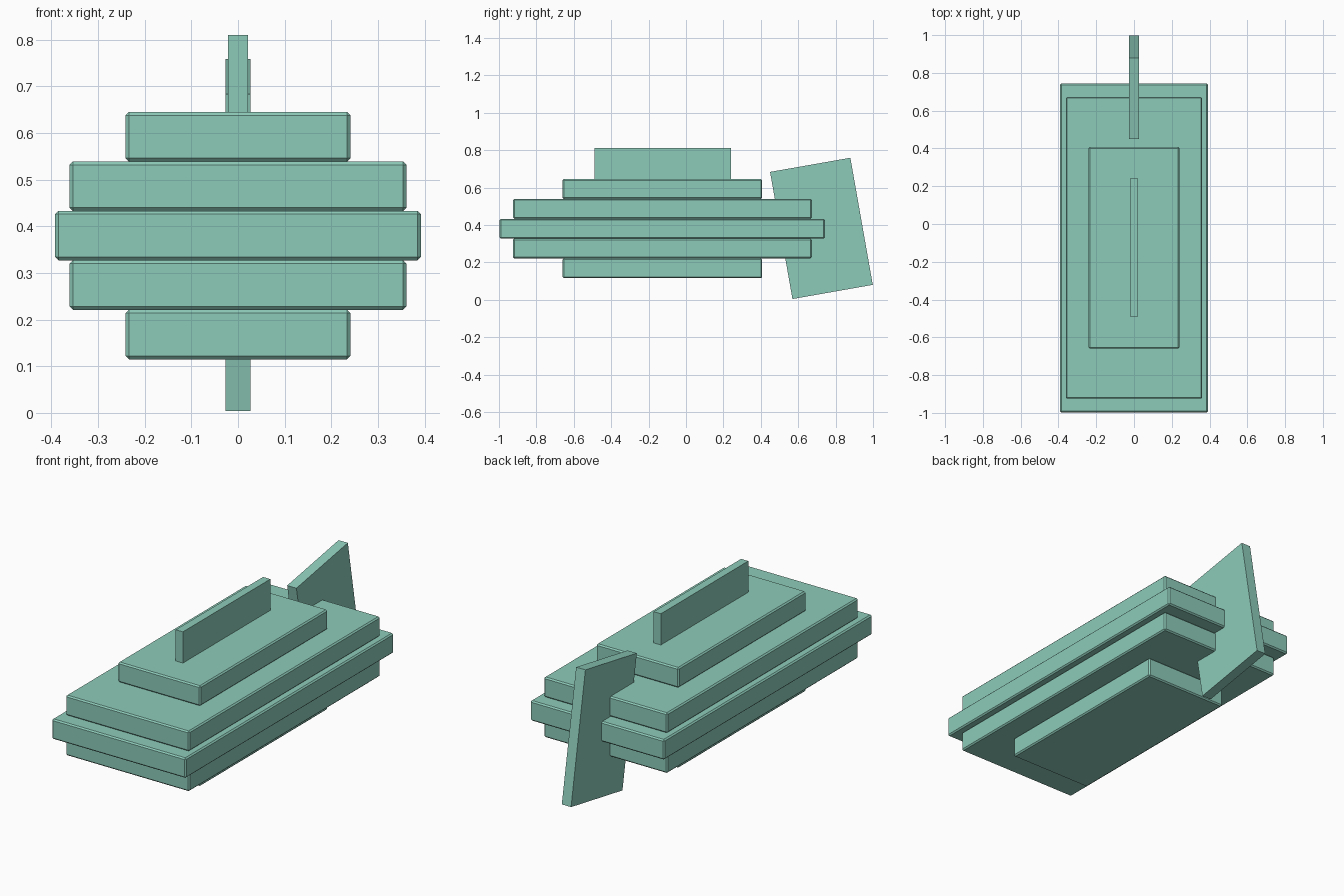
import bpy
import math

cube = bpy.data.objects.get("Cube")
if cube:
    bpy.data.objects.remove(cube, do_unlink=True)

mint = bpy.data.materials.new("mint_green")
mint.use_nodes = True
COLOUR = (0.27, 0.60, 0.49, 1)
mint.diffuse_color = COLOUR
mint.node_tree.nodes["Principled BSDF"].inputs["Base Color"].default_value = COLOUR


def box(name, centre, size, tilt=0, chamfer=0):
    """Add a box, tilted about x, with optional chamfered edges."""
    bpy.ops.mesh.primitive_cube_add(size=1, location=centre)
    ob = bpy.context.object
    ob.name = name
    ob.scale = size
    bpy.ops.object.transform_apply(location=False, rotation=False, scale=True)
    ob.rotation_euler.x = math.radians(tilt)
    ob.data.materials.append(mint)
    if chamfer:
        mod = ob.modifiers.new("chamfer", "BEVEL")
        mod.width = chamfer
        mod.segments = 1
    return ob


# Stacked body slabs, mirrored above and below the widest one
MID_Z, THICK = 0.38, 0.106
slabs = [
    ("widest", 0.784, -0.997, 0.743),
    ("wide", 0.722, -0.925, 0.673),
    ("narrow", 0.482, -0.66, 0.407),
]
for level, (name, width, front, back) in enumerate(slabs):
    for side, label in ((1, "upper"), (-1, "lower")):
        if level == 0 and side < 0:
            continue
        full_name = f"{label}_{name}_slab" if level else "middle_slab"
        box(full_name, (0, (front + back) / 2, MID_Z + side * level * THICK),
            (width, back - front, THICK), chamfer=0.007)

# Upright fin on the top
box("top_fin", (0, -0.125, 0.725), (0.042, 0.73, 0.17))

# Tilted tail fin through the rear of the body
box("tail_fin", (0, 0.724, 0.3815), (0.054, 0.436, 0.69), tilt=10)
